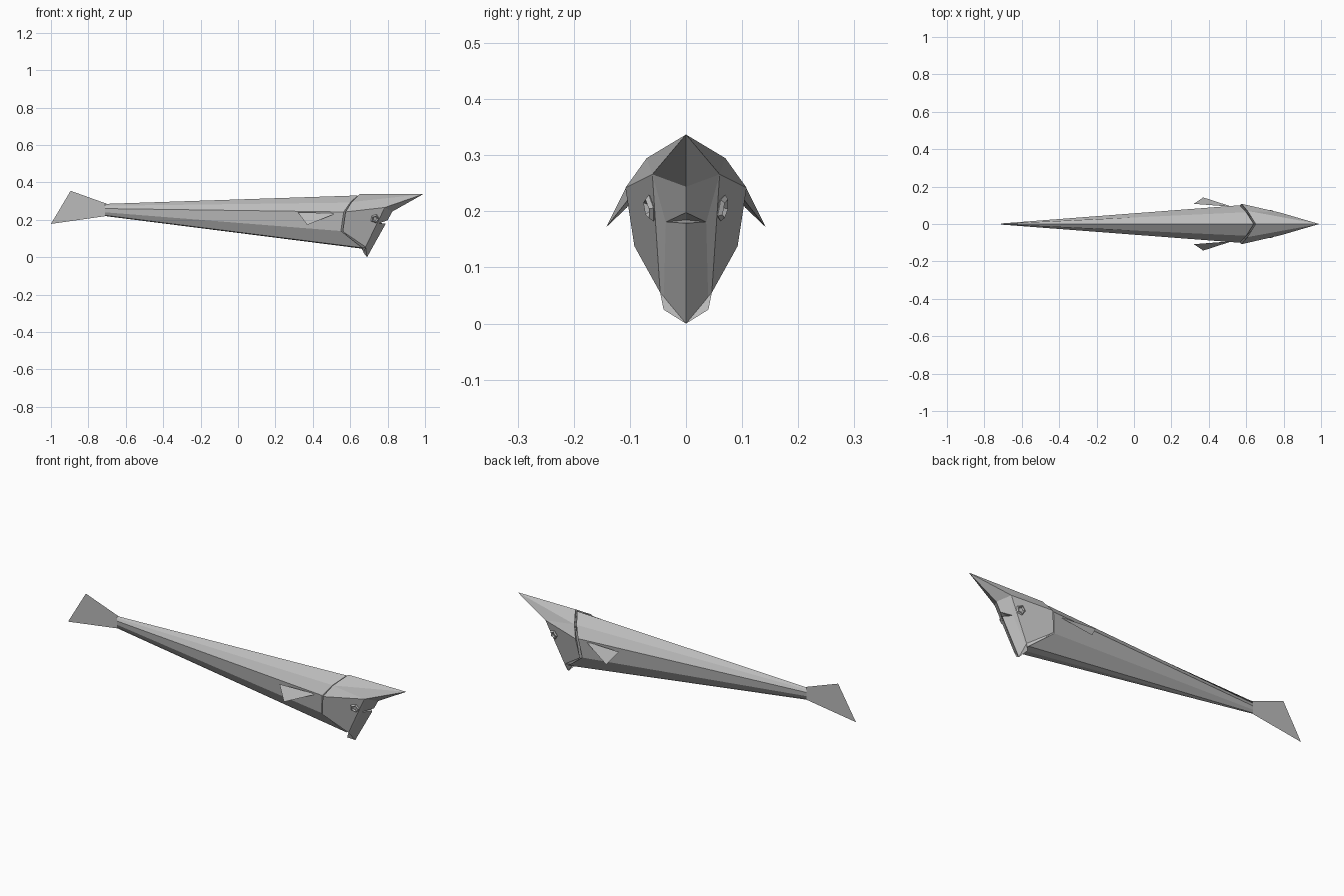
import bpy
import bmesh
from mathutils import Vector

default = bpy.data.objects.get("Cube")
if default:
    bpy.data.objects.remove(default, do_unlink=True)

GREY = (0.5, 0.5, 0.5, 1.0)
grey = bpy.data.materials.new("plain grey")
grey.use_nodes = True
grey.diffuse_color = GREY
grey.node_tree.nodes["Principled BSDF"].inputs["Base Color"].default_value = GREY


def add_part(name, points, faces, mirrored=True):
    """Build a part from named corners; mirrored parts are modelled on +y only."""
    bm = bmesh.new()
    verts = {key: bm.verts.new(co) for key, co in points.items()}
    for face in faces:
        bm.faces.new([verts[key] for key in face.split()])
    if mirrored:
        geom = bm.verts[:] + bm.edges[:] + bm.faces[:]
        bmesh.ops.mirror(bm, geom=geom, axis='Y', merge_dist=0.0005)
    bmesh.ops.recalc_face_normals(bm, faces=bm.faces)
    mesh = bpy.data.meshes.new(name)
    bm.to_mesh(mesh)
    bm.free()
    mesh.materials.append(grey)
    obj = bpy.data.objects.new(name, mesh)
    bpy.context.collection.objects.link(obj)
    return obj


# Long tapering body: a collar section shrinking to the tail root
collar = [(0.64, 0, 0.33), (0.6, 0.063, 0.292), (0.565, 0.1, 0.242),
          (0.55, 0.086, 0.14), (0.665, 0.04, 0.05), (0.67, 0, 0.045)]
root_z = [0.285, 0.275, 0.26, 0.24, 0.224, 0.22]
body_points, body_faces = {}, []
for i, (co, z) in enumerate(zip(collar, root_z)):
    body_points[f"f{i}"] = co
    body_points[f"r{i}"] = (-0.71, co[1] * 0.03, z)
for i in range(len(collar) - 1):
    body_faces.append(f"f{i} f{i+1} r{i+1} r{i}")
body_faces += ["f0 f1 f2 f3 f4 f5", "r0 r1 r2 r3 r4 r5"]
add_part("body", body_points, body_faces)

# Head with pointed beak, flat cheeks, notched mouth and chin
head_points = {
    "crown": (0.65, 0, 0.337), "tip": (0.99, 0, 0.337),
    "brow": (0.607, 0.07, 0.295), "side": (0.575, 0.108, 0.242),
    "gill": (0.56, 0.092, 0.138), "throat": (0.682, 0.046, 0.055),
    "corner": (0.785, 0.06, 0.266), "palate": (0.825, 0, 0.244),
    "lip": (0.8, 0, 0.198), "mouth": (0.755, 0.036, 0.181),
    "lower": (0.79, 0, 0.179), "chin": (0.69, 0, 0.0),
    "jaw": (0.67, 0.04, 0.025), "nape": (0.66, 0, 0.045),
    "inside": (0.745, 0, 0.185),
}
add_part("head", head_points, [
    "crown brow tip", "brow corner tip", "brow side corner",
    "tip corner palate", "side gill throat corner",
    "corner mouth lip palate", "corner throat mouth",
    "throat jaw mouth", "jaw chin lower mouth",
    "lip mouth inside", "lower inside mouth",
    "throat nape chin jaw", "crown nape throat gill side brow",
])

# Flat tail fin in the centre plane
add_part("tail_fin", {
    "a": (-0.7, 0, 0.285), "b": (-0.895, 0, 0.355),
    "c": (-1.0, 0, 0.178), "d": (-0.7, 0, 0.221),
}, ["a b c d"], mirrored=False)

# Pair of thin wedge side fins
add_part("side_fins", {
    "back": (0.32, 0.108, 0.24), "front": (0.525, 0.092, 0.235),
    "tip": (0.37, 0.142, 0.172), "inner": (0.36, 0.105, 0.207),
}, ["back front tip", "back inner front", "inner tip front", "back tip inner"])

# Five-sided eye rings lying on the cheeks
for side, label in ((1, "left"), (-1, "right")):
    outward = Vector((0.25, side, -0.195))
    bpy.ops.mesh.primitive_torus_add(
        major_segments=5, minor_segments=4, major_radius=0.018, minor_radius=0.007,
        location=(0.732, side * 0.064, 0.206),
        rotation=outward.to_track_quat('Z', 'Y').to_euler())
    eye = bpy.context.object
    eye.name = f"{label}_eye"
    eye.data.materials.append(grey)
